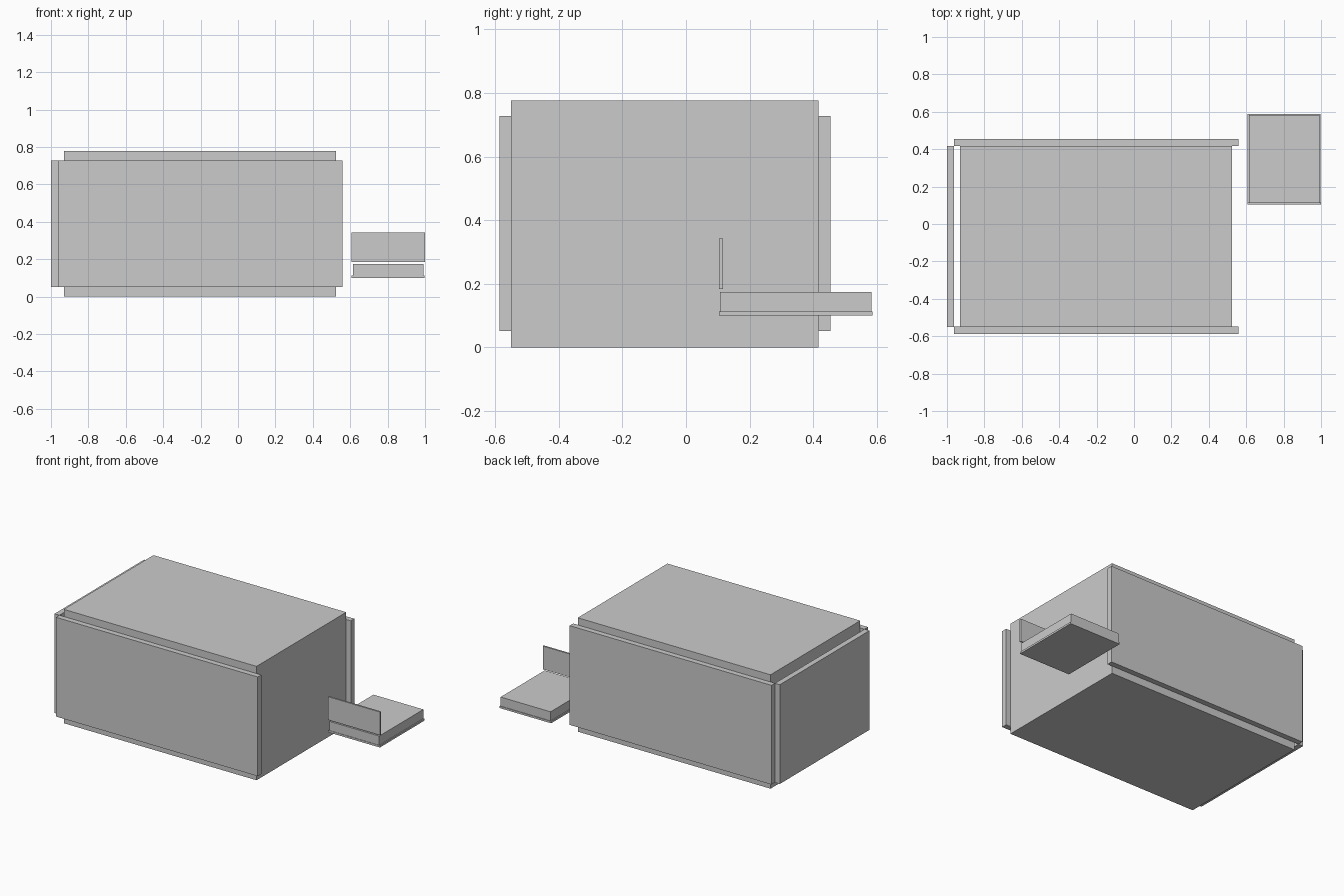
import bpy

if "Cube" in bpy.data.objects:
    bpy.data.objects.remove(bpy.data.objects["Cube"])

grey = bpy.data.materials.new("plain grey")
grey.diffuse_color = (0.6, 0.6, 0.6, 1)
grey.use_nodes = True
grey.node_tree.nodes["Principled BSDF"].inputs["Base Color"].default_value = grey.diffuse_color


def box(name, x, y, z):
    """Axis-aligned block from its (min, max) extents."""
    bpy.ops.mesh.primitive_cube_add(size=1)
    ob = bpy.context.object
    ob.name = name
    ob.location = [sum(r) / 2 for r in (x, y, z)]
    ob.scale = [r[1] - r[0] for r in (x, y, z)]
    bpy.ops.object.transform_apply(location=True, rotation=False, scale=True)
    ob.data.materials.append(grey)
    return ob


# main cabinet block
box("cabinet_body", (-0.93, 0.525), (-0.55, 0.417), (0, 0.777))

# cladding panels: front and back overhang the body, the end panel stands off it
panel_z = (0.051, 0.728)
for name, y in (("front_panel", (-0.587, -0.549)), ("back_panel", (0.416, 0.454))):
    box(name, (-0.963, 0.56), y, panel_z)
box("left_panel", (-1.0, -0.963), (-0.55, 0.417), panel_z)

# side tray: thin base, slightly smaller block, upright board in front
box("tray_base", (0.607, 0.998), (0.104, 0.587), (0.10, 0.113))
box("tray_block", (0.614, 0.991), (0.107, 0.583), (0.113, 0.175))
box("tray_front_board", (0.607, 1.0), (0.104, 0.116), (0.184, 0.342))
